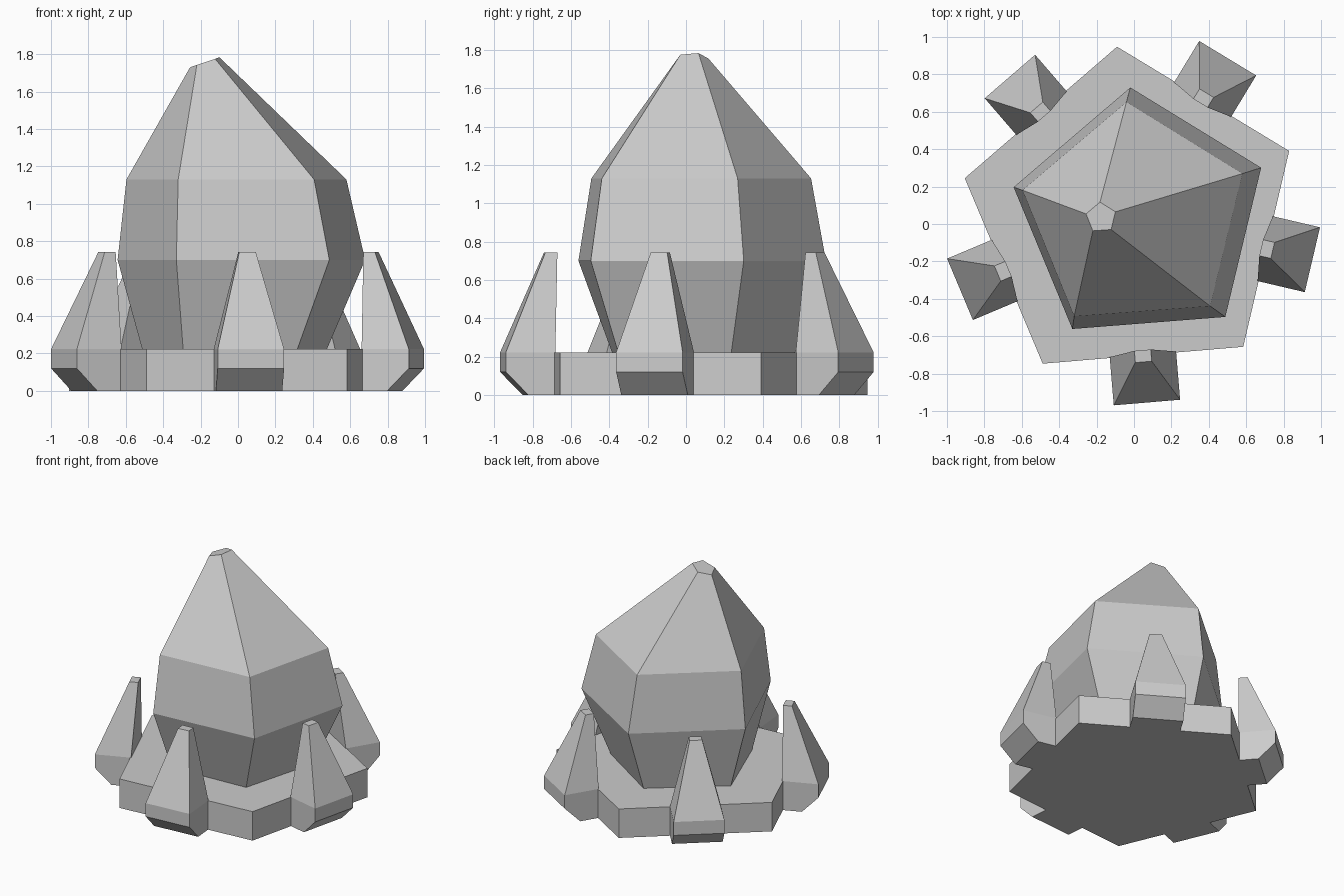
import bpy
from math import cos, sin, radians

if "Cube" in bpy.data.objects:
    bpy.data.objects.remove(bpy.data.objects["Cube"])


def make_object(name, verts, faces):
    mesh = bpy.data.meshes.new(name)
    mesh.from_pydata(verts, [], faces)
    mesh.update()
    obj = bpy.data.objects.new(name, mesh)
    bpy.context.collection.objects.link(obj)
    return obj


def pentagon(cx, cy, z, radius, start, tilt=0.0):
    """Five points counter-clockwise; tilt raises z along +x."""
    ring = []
    for i in range(5):
        a = radians(start + 72 * i)
        dx = radius * cos(a)
        ring.append((cx + dx, cy + radius * sin(a), z + tilt * dx))
    return ring


def loft(name, rings):
    """Skin a stack of equal-sized rings and cap both ends."""
    n = len(rings[0])
    verts = [p for ring in rings for p in ring]
    faces = [tuple(reversed(range(n))),
             tuple(range(len(verts) - n, len(verts)))]
    for k in range(len(rings) - 1):
        for i in range(n):
            j = (i + 1) % n
            faces.append((k * n + i, k * n + j, (k + 1) * n + j, (k + 1) * n + i))
    return make_object(name, verts, faces)


CX, CY = -0.014, 0.036

# Pentagonal base slab
loft("base_slab", [pentagon(CX, CY, z, 0.915, 94.8) for z in (0.0, 0.223)])

# Large leaning crystal with a slanted flat tip
loft("main_crystal", [
    pentagon(-0.01, 0.05, 0.223, 0.52, 93),
    pentagon(0.035, 0.034, 0.70, 0.698, 94.5),
    pentagon(0.006, 0.034, 1.13, 0.62, 94.3),
    pentagon(-0.176, 0.034, 1.757, 0.083, 94, 0.34),
])

# Claws on the slab sides: (height, inner radius, outer radius, half width)
claw_profile = [
    (0.0, 0.735, 0.876, 0.178),
    (0.12, 0.735, 0.994, 0.178),
    (0.223, 0.735, 0.994, 0.178),
    (0.743, 0.713, 0.776, 0.044),
]
for k in range(5):
    a = radians(-85.2 + 72 * k)
    c, s = cos(a), sin(a)
    rings = []
    for z, inner, outer, w in claw_profile:
        corners = ((inner, -w), (outer, -w), (outer, w), (inner, w))
        rings.append([(CX + r * c - t * s, CY + r * s + t * c, z) for r, t in corners])
    loft(f"claw_{k + 1}", rings)
